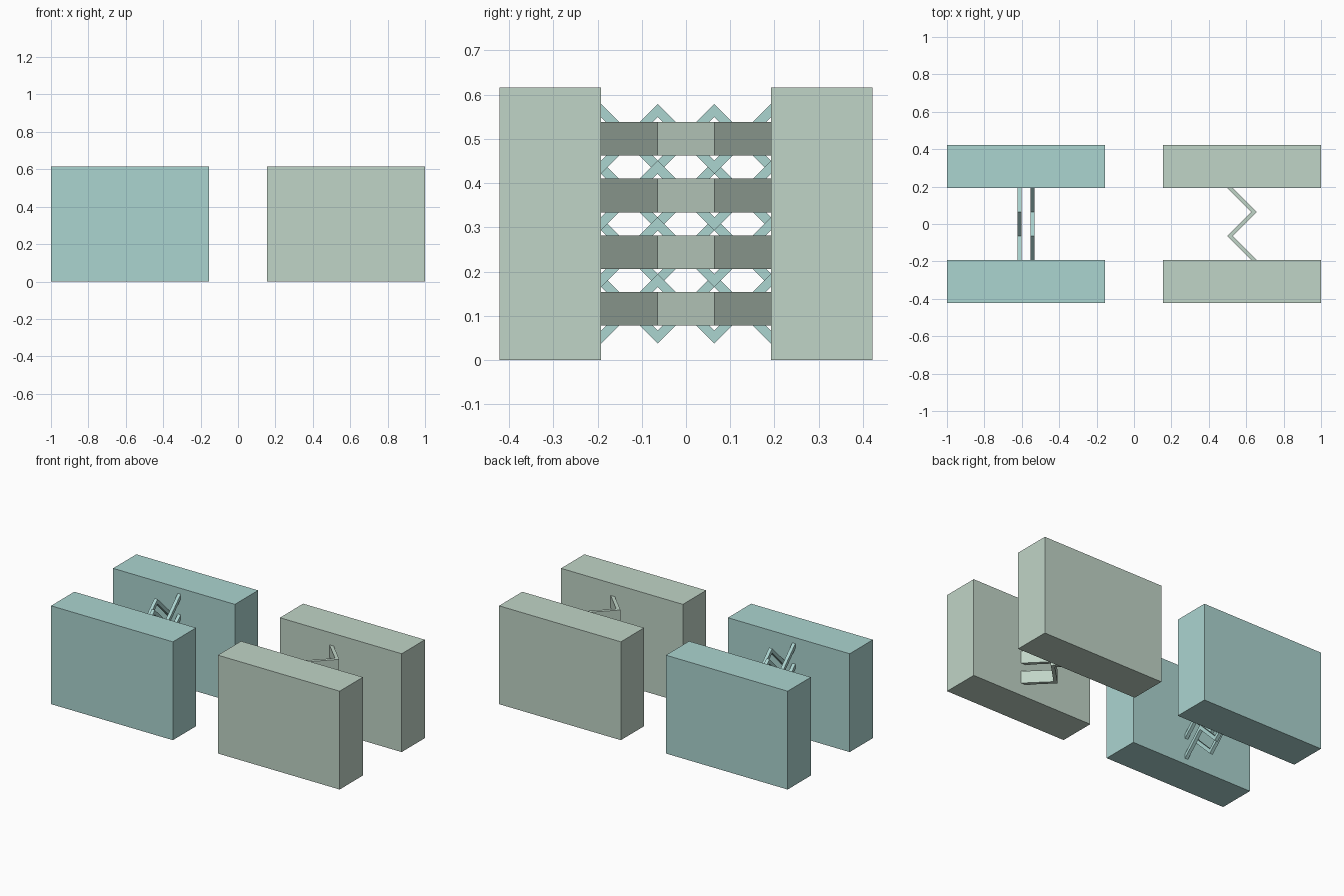
import bpy, bmesh

if "Cube" in bpy.data.objects:
    bpy.data.objects.remove(bpy.data.objects["Cube"])

T = 0.0640          # half period of the zigzags
WALL = 3 * T        # inner face of the blocks
OUT, HEIGHT = 0.422, 0.616
X_IN, X_OUT = 0.156, 1.0
XC = (X_IN + X_OUT) / 2
LEVELS = [HEIGHT / 2 + (i - 1.5) * 2 * T for i in range(4)]


def material(name, rgb):
    m = bpy.data.materials.new(name)
    m.diffuse_color = (*rgb, 1)
    m.use_nodes = True
    m.node_tree.nodes["Principled BSDF"].inputs["Base Color"].default_value = m.diffuse_color
    return m


teal = material("teal", (0.41, 0.66, 0.63))
green = material("green", (0.53, 0.66, 0.57))


def prism(name, outline, extrude, mat):
    """Flat outline of 3D points pushed along a vector."""
    bm = bmesh.new()
    face = bm.faces.new([bm.verts.new(p) for p in outline])
    new = bmesh.ops.extrude_face_region(bm, geom=[face])["geom"]
    bmesh.ops.translate(bm, vec=extrude,
                        verts=[g for g in new if isinstance(g, bmesh.types.BMVert)])
    bmesh.ops.recalc_face_normals(bm, faces=bm.faces)
    me = bpy.data.meshes.new(name)
    bm.to_mesh(me)
    bm.free()
    me.materials.append(mat)
    ob = bpy.data.objects.new(name, me)
    bpy.context.collection.objects.link(ob)
    return ob


def zigzag(sign, half=0.0148):
    """Mitred zigzag band as (y, offset) pairs, running between the two blocks."""
    path = [(WALL - 2 * T * i, sign * T * (-1) ** i) for i in range(4)]
    return [(y, o + half) for y, o in path] + [(y, o - half) for y, o in reversed(path)]


# Solid end blocks
for side, mat, label in ((-1, teal, "left"), (1, green, "right")):
    x0, x1 = sorted((side * X_IN, side * X_OUT))
    for s, end in ((-1, "front"), (1, "back")):
        y0, y1 = s * WALL, s * OUT
        prism(f"{label}_{end}_block",
              [(x0, y0, 0), (x1, y0, 0), (x1, y1, 0), (x0, y1, 0)], (0, 0, HEIGHT), mat)

for i, zc in enumerate(LEVELS):
    # Flat folded strips of the right spring
    prism(f"right_spring_strip_{i + 1}",
          [(XC + o, y, zc - 0.038) for y, o in zigzag(-1)], (0, 0, 0.076), green)
    # Crossed upright zigzag bars of the left spring
    for x, sign, label in ((-0.613, -1, "outer"), (-0.542, 1, "inner")):
        prism(f"left_spring_{label}_bar_{i + 1}",
              [(x - 0.0105, y, zc + o) for y, o in zigzag(sign)], (0.021, 0, 0), teal)
